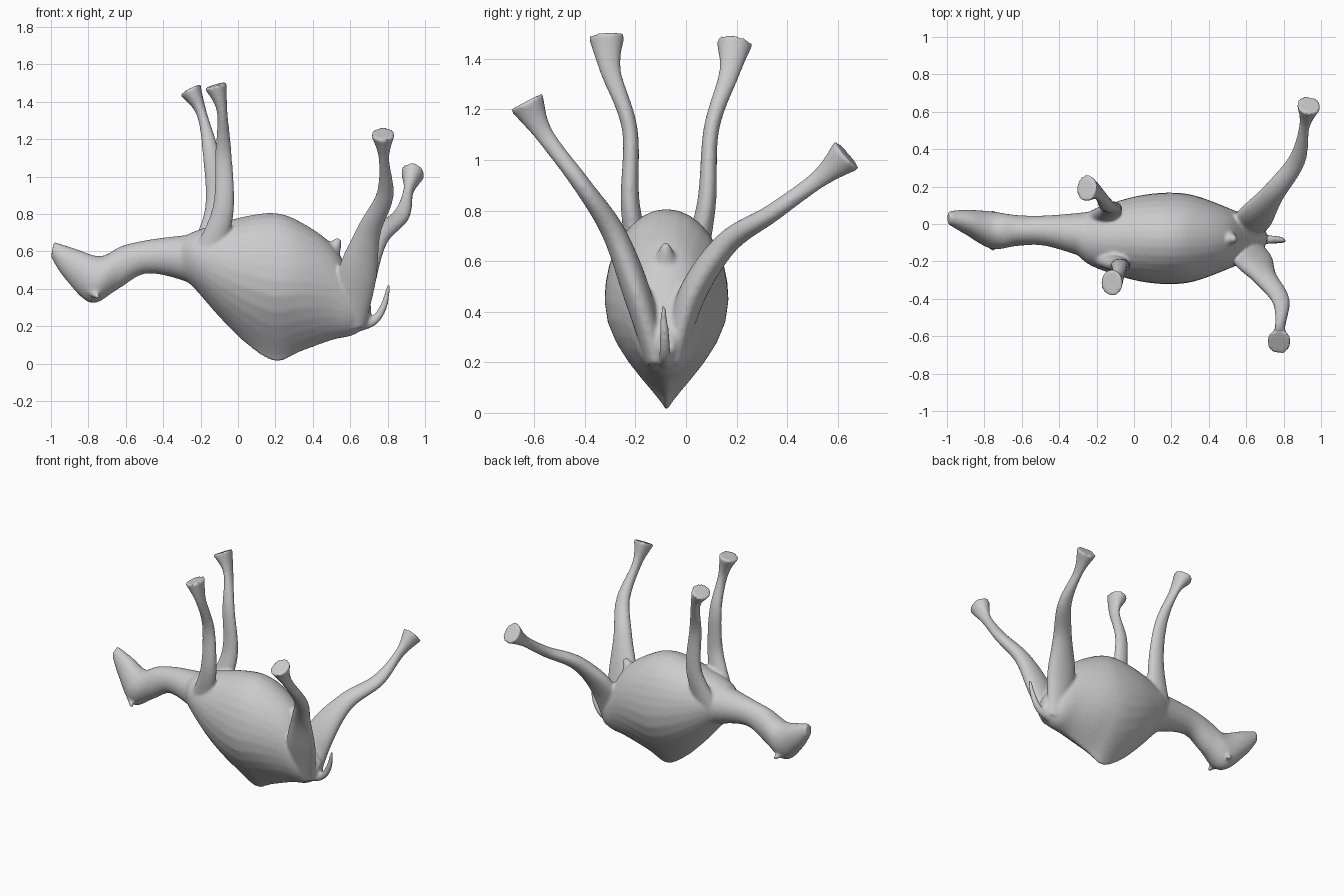
import bpy, bmesh
from math import sin, cos, pi
from mathutils import Vector

if "Cube" in bpy.data.objects:
    bpy.data.objects.remove(bpy.data.objects["Cube"])

SIDES = 32


def spline(rows, steps=8):
    """Catmull-Rom interpolation through rows of any width."""
    out = []
    last = len(rows) - 1
    for i in range(last):
        a, b, c, d = (rows[max(0, min(last, i + k))] for k in (-1, 0, 1, 2))
        for s in range(steps):
            t = s / steps
            out.append([0.5 * (2 * q + (r - p) * t + (2 * p - 5 * q + 4 * r - u) * t * t
                               + (3 * q - p - 3 * r + u) * t ** 3)
                        for p, q, r, u in zip(a, b, c, d)])
    return out + [list(rows[last])]


def skin(name, rings):
    """Closed surface through a list of rings."""
    bm = bmesh.new()
    vs = [[bm.verts.new(p) for p in ring] for ring in rings]
    for a, b in zip(vs, vs[1:]):
        for i in range(SIDES):
            j = (i + 1) % SIDES
            bm.faces.new((a[i], a[j], b[j], b[i]))
    bm.faces.new(vs[0])
    bm.faces.new(vs[-1])
    bmesh.ops.recalc_face_normals(bm, faces=bm.faces[:])
    me = bpy.data.meshes.new(name)
    bm.to_mesh(me)
    bm.free()
    ob = bpy.data.objects.new(name, me)
    bpy.context.collection.objects.link(ob)
    return ob


def slices(name, rows, level=0.5):
    """Rows: upper x, z, lower x, z, centre y, half width, taper of lower half."""
    rings = []
    for tx, tz, bx, bz, y, hw, taper in spline(rows):
        ring = []
        for k in range(SIDES):
            s, c = sin(2 * pi * k / SIDES), cos(2 * pi * k / SIDES)
            h = level + s * (1 - level if s > 0 else level)
            w = abs(c) ** (taper if s < 0 else 1) * (1 if c > 0 else -1)
            ring.append((bx + (tx - bx) * h, y + hw * w, bz + (tz - bz) * h))
        rings.append(ring)
    return skin(name, rings)


def tube(name, joints, radii):
    """Smooth limb through joints; radii are (along x, across) per joint."""
    pts = spline([j + r for j, r in zip(joints, radii)])
    cs = [Vector(p[:3]) for p in pts]
    rings = []
    for i, p in enumerate(pts):
        t = (cs[min(i + 1, len(cs) - 1)] - cs[max(i - 1, 0)]).normalized()
        u = Vector((1, 0, 0))
        u = (u - t * u.dot(t)).normalized()
        v = t.cross(u)
        rings.append([cs[i] + u * p[3] * cos(2 * pi * k / SIDES) + v * p[4] * sin(2 * pi * k / SIDES)
                      for k in range(SIDES)])
    return skin(name, rings)


# Barrel with belly up and hump down: x, top, bottom, half width, taper
barrel = [(-.32, .66, .47, .07, 1), (-.24, .705, .41, .14, 1.1), (-.1, .75, .25, .195, 1.4),
          (.05, .79, .10, .233, 2), (.2, .805, .005, .245, 2.7), (.33, .76, .06, .228, 2),
          (.5, .64, .125, .165, 1.3), (.62, .45, .155, .11, 1), (.71, .32, .22, .03, 1)]
parts = [slices("camel", [(x, top, x, low, -.077, hw, tp) for x, top, low, hw, tp in barrel], .55)]

# Head and neck
neck = [(-.985, .652, -1, .57, .033, .035), (-.87, .615, -.925, .455, .01, .066),
        (-.735, .575, -.785, .325, -.033, .1), (-.62, .63, -.64, .40, -.035, .083),
        (-.48, .662, -.49, .482, -.035, .08), (-.3, .685, -.28, .44, -.055, .115),
        (-.15, .70, -.13, .36, -.07, .15)]
parts.append(slices("neck", [row + (1,) for row in neck]))

# Front legs: shoulder, elbow, knee, ankle, sole
front_radii = [(.085, .055), (.058, .038), (.044, .031), (.028, .041), (.062, .072)]
for joints in (
        [(-.17, -.17, .55), (-.08, -.22, .82), (-.078, -.222, 1.12), (-.085, -.298, 1.35), (-.12, -.314, 1.49)],
        [(-.19, .02, .55), (-.12, .08, .82), (-.145, .1, 1.12), (-.195, .17, 1.34), (-.255, .192, 1.465)]):
    parts.append(tube("front_leg", joints, front_radii))

# Hind legs: rump, thigh, knee, hock, ankle, sole
hind_radii = [(.07, .04), (.105, .055), (.065, .047), (.047, .036), (.028, .037), (.065, .073)]
for joints in (
        [(.61, -.115, .2), (.635, -.19, .46), (.7, -.285, .71), (.785, -.41, .9), (.78, -.56, 1.1), (.775, -.632, 1.23)],
        [(.61, -.05, .2), (.635, .02, .46), (.74, .16, .67), (.87, .34, .79), (.912, .525, .925), (.935, .637, 1.02)]):
    parts.append(tube("hind_leg", joints, hind_radii))

# Tail, belly sheath and small ears
parts.append(tube("tail", [(.6, -.083, .19), (.72, -.083, .225), (.78, -.085, .31), (.806, -.09, .425)],
                  [(r, r) for r in (.03, .024, .019, .009)]))
parts.append(tube("sheath", [(.46, -.08, .5), (.51, -.08, .61), (.54, -.08, .668)],
                  [(r, r) for r in (.06, .04, .015)]))
for side in (-1, 1):
    parts.append(tube("ear", [(-.79, -.035 + side * .05, .39), (-.745, -.035 + side * .105, .355)],
                      [(r, r) for r in (.026, .012)]))

# Fuse everything into one smooth skin
bpy.ops.object.select_all(action='DESELECT')
for ob in parts:
    ob.select_set(True)
camel = parts[0]
bpy.context.view_layer.objects.active = camel
bpy.ops.object.join()
remesh = camel.modifiers.new("fuse", 'REMESH')
remesh.mode = 'VOXEL'
remesh.voxel_size = 0.01
remesh.use_smooth_shade = True
soften = camel.modifiers.new("soften", 'SMOOTH')
soften.factor = 0.5
soften.iterations = 5
bpy.ops.object.shade_smooth()
